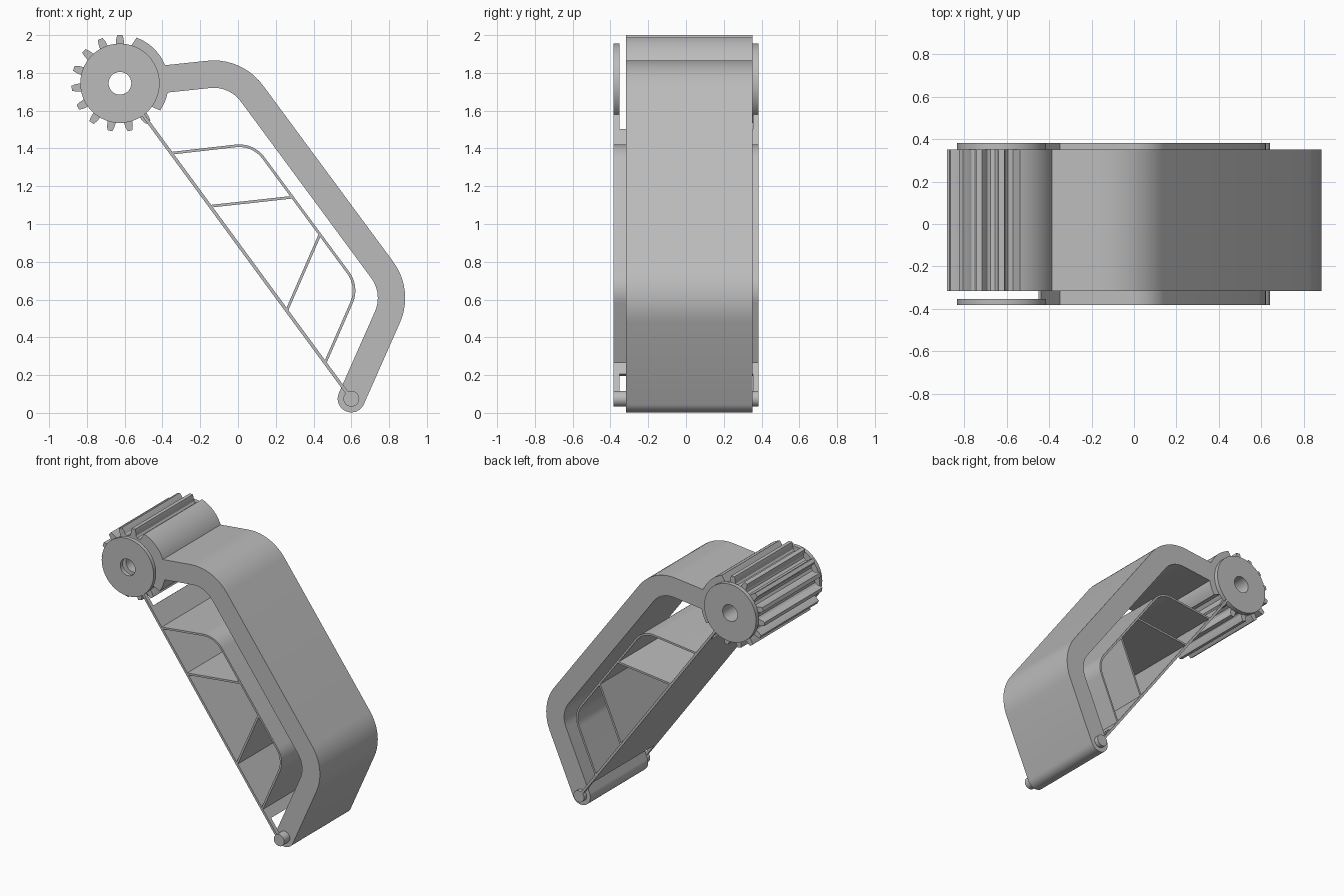
import bpy
import bmesh
from math import sin, cos, tan, radians, pi
from mathutils import Vector

if "Cube" in bpy.data.objects:
    bpy.data.objects.remove(bpy.data.objects["Cube"], do_unlink=True)

grey = bpy.data.materials.new("plain grey")
grey.use_nodes = True
COLOR = (0.5, 0.5, 0.5, 1)
grey.diffuse_color = COLOR
grey.node_tree.nodes["Principled BSDF"].inputs["Base Color"].default_value = COLOR

HUB = Vector((-0.625, 1.745))      # gear centre in x, z
PIN = Vector((0.6, 0.075))         # lower pivot in x, z
BODY = (-0.317, 0.352)             # depth of arm and gear
FULL = (-0.383, 0.383)             # depth of the thin panels
FRONT_CAP = (FULL[0], -0.353)
BACK_CAP = (BODY[1], FULL[1])
parts = []


def finish(name, bm):
    bmesh.ops.recalc_face_normals(bm, faces=bm.faces[:])
    mesh = bpy.data.meshes.new(name)
    bm.to_mesh(mesh)
    bm.free()
    mesh.materials.append(grey)
    obj = bpy.data.objects.new(name, mesh)
    bpy.context.collection.objects.link(obj)
    parts.append(obj)


def prism(name, outline, depth):
    """Extrude an x-z outline along y."""
    bm = bmesh.new()
    a, b = [[bm.verts.new((p[0], y, p[1])) for p in outline] for y in depth]
    bm.faces.new(a)
    bm.faces.new(b[::-1])
    for i in range(len(a)):
        j = (i + 1) % len(a)
        bm.faces.new((a[i], a[j], b[j], b[i]))
    finish(name, bm)


def ring(name, polar, hole, depth):
    """Extrude an (angle, radius) outline around the hub, with a round bore."""
    bm = bmesh.new()
    loops = []
    for y, bore in ((depth[0], 0), (depth[1], 0), (depth[1], 1), (depth[0], 1)):
        loop = []
        for ang, r in polar:
            r = hole if bore else r
            loop.append(bm.verts.new((HUB.x + r * cos(ang), y, HUB.y + r * sin(ang))))
        loops.append(loop)
    n = len(polar)
    for k in range(4):
        a, b = loops[k], loops[(k + 1) % 4]
        for i in range(n):
            j = (i + 1) % n
            bm.faces.new((a[i], a[j], b[j], b[i]))
    finish(name, bm)


def rounded(points, radius, steps=10):
    """Round the inner corners of a path."""
    pts = [Vector(p) for p in points]
    path = [pts[0]]
    for p, c, q in zip(pts, pts[1:], pts[2:]):
        u, v = (p - c).normalized(), (q - c).normalized()
        half = u.angle(v) / 2
        centre = c + (u + v).normalized() * radius / sin(half)
        start = c + u * radius / tan(half) - centre
        end = c + v * radius / tan(half) - centre
        sweep = pi - 2 * half
        for i in range(steps + 1):
            t = i / steps
            path.append(centre + (start * sin((1 - t) * sweep) + end * sin(t * sweep)) / sin(sweep))
    return path + [pts[-1]]


def ribbon(name, path, width, depth, round_end=False):
    """Give a path thickness, optionally with a round end, and extrude it."""
    path = [Vector(p) for p in path]
    left, right = [], []
    for i, p in enumerate(path):
        d = (path[min(i + 1, len(path) - 1)] - path[max(i - 1, 0)]).normalized()
        side = Vector((-d.y, d.x)) * width / 2
        left.append(p + side)
        right.append(p - side)
    cap = []
    if round_end:
        cap = [path[-1] + side * cos(a) + d * width / 2 * sin(a)
               for a in (pi * i / 16 for i in range(1, 16))]
    prism(name, left + cap + right[::-1], depth)


# Gear: ten teeth and one plain sector facing the arm
ROOT, TIP, PITCH = 0.2, 0.257, 24
gear = []
for i in range(10):
    mid = 90 + PITCH * i
    for off, r in ((-9, ROOT), (-6, 0.21), (-4.8, 0.235), (-3, TIP),
                   (3, TIP), (4.8, 0.235), (6, 0.21), (9, ROOT)):
        gear.append((radians(mid + off), r))
gear.append((radians(323), ROOT))
gear += [(radians(326 + 4 * i), TIP) for i in range(27)]
gear.append((radians(434), ROOT))
ring("gear", gear, 0.06, BODY)

# Round end plates on the gear
circle = [(2 * pi * i / 64, 0.21) for i in range(64)]
ring("front_end_plate", circle, 0.06, FRONT_CAP)
ring("back_end_plate", circle, 0.06, BACK_CAP)

# Thick bent arm and the pivot pin through its foot
arm = rounded([(-0.43, 1.763), (-0.012, 1.807), (0.85, 0.64), PIN], 0.25)
ribbon("arm", arm, 0.145, BODY, round_end=True)
prism("pivot_pin", [PIN + 0.042 * Vector((cos(a), sin(a)))
                    for a in (2 * pi * i / 32 for i in range(32))], FULL)

# Straight strip from gear to pivot, with narrow tongues at both ends
along = (PIN - HUB).normalized()
span = (PIN - HUB).length
TOP, LOW, THICK = 0.305, span - 0.155, 0.017
ribbon("strip", [HUB + along * TOP, HUB + along * LOW], THICK, FULL)
for label, depth in (("front", FRONT_CAP), ("back", (0.355, FULL[1]))):
    ribbon(label + "_upper_tongue", [HUB + along * 0.2, HUB + along * TOP], THICK, depth)
    ribbon(label + "_lower_tongue", [HUB + along * LOW, HUB + along * (span - 0.03)], THICK, depth)

# Thin inner frame and its two braces
frame = rounded([(-0.35, 1.375), (0.08, 1.424), (0.638, 0.668), (0.463, 0.268)], 0.16)
ribbon("inner_frame", frame, 0.014, FULL)
ribbon("upper_brace", [(-0.145, 1.094), (0.29, 1.142)], 0.014, FULL)
ribbon("lower_brace", [(0.433, 0.943), (0.26, 0.546)], 0.014, FULL)

# Smooth curves, sharp edges
bpy.ops.object.select_all(action="DESELECT")
for obj in parts:
    obj.select_set(True)
bpy.context.view_layer.objects.active = parts[0]
bpy.ops.object.shade_smooth_by_angle(angle=radians(30))
